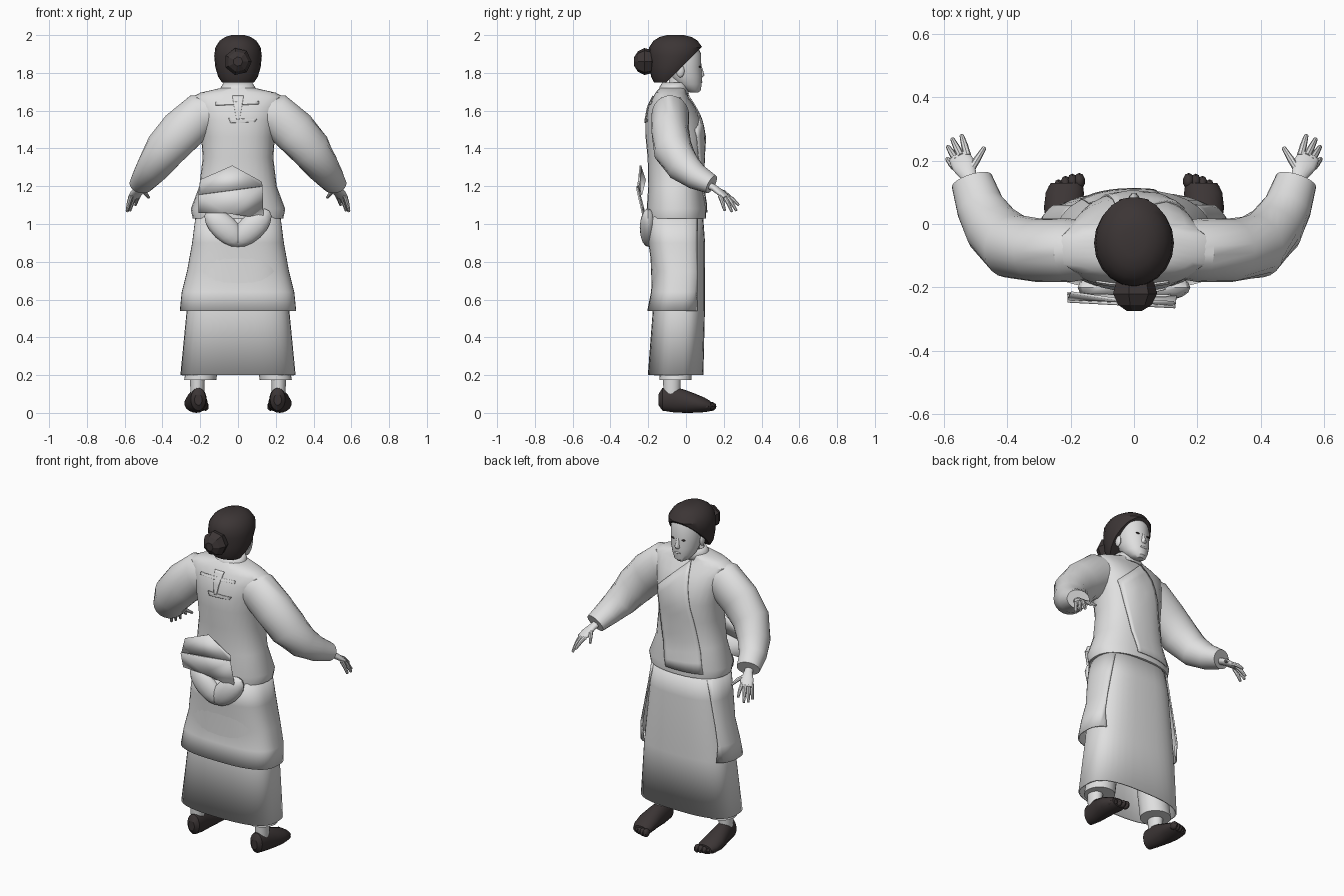
import bpy, bmesh, math
from mathutils import Vector, Matrix
from mathutils.bvhtree import BVHTree

if "Cube" in bpy.data.objects:
    bpy.data.objects.remove(bpy.data.objects["Cube"])

X, Y, Z = Vector((1, 0, 0)), Vector((0, 1, 0)), Vector((0, 0, 1))
SIDES = (("left", 1), ("right", -1))


def material(name, colour):
    m = bpy.data.materials.new(name)
    m.use_nodes = True
    m.diffuse_color = (*colour, 1)
    m.node_tree.nodes["Principled BSDF"].inputs["Base Color"].default_value = (*colour, 1)
    return m


PALE = material("pale grey", (0.74, 0.74, 0.74))
DARK = material("dark brown", (0.045, 0.036, 0.036))


def finish(name, bm, mat, solid=0, angle=35):
    bmesh.ops.recalc_face_normals(bm, faces=bm.faces)
    mesh = bpy.data.meshes.new(name)
    bm.to_mesh(mesh)
    bm.free()
    mesh.materials.append(mat)
    ob = bpy.data.objects.new(name, mesh)
    bpy.context.collection.objects.link(ob)
    bpy.ops.object.select_all(action="DESELECT")
    ob.select_set(True)
    bpy.context.view_layer.objects.active = ob
    bpy.ops.object.shade_smooth_by_angle(angle=math.radians(angle))
    if solid:
        mod = ob.modifiers.new("thickness", "SOLIDIFY")
        mod.thickness = solid


def loft(sections, n=28, power=2.0, caps=True):
    """Skin sections given as (centre, half axis, half axis)."""
    bm = bmesh.new()
    rings = []
    for c, u, v in sections:
        ring = []
        for i in range(n):
            a = math.tau * i / n
            p, q = (math.copysign(abs(k) ** (2 / power), k) for k in (math.cos(a), math.sin(a)))
            ring.append(bm.verts.new(c + u * p + v * q))
        rings.append(ring)
    for a, b in zip(rings, rings[1:]):
        for i in range(n):
            bm.faces.new((a[i], a[(i + 1) % n], b[(i + 1) % n], b[i]))
    if caps:
        bm.faces.new(rings[0])
        bm.faces.new(rings[-1])
    return bm


def upright(rows, cx=0, **kw):
    """Rows of (z, centre y, half width, half depth)."""
    return loft([(Vector((cx, cy, z)), X * rx, Y * ry) for z, cy, rx, ry in rows], **kw)


def limb(rows, s=1, n=18):
    """Rows of (x, y, z, half width, half height) swept along their own path."""
    pts = [Vector((s * r[0], r[1], r[2])) for r in rows]
    out = []
    for i, r in enumerate(rows):
        t = (pts[min(i + 1, len(pts) - 1)] - pts[max(i - 1, 0)]).normalized()
        u = t.cross(Z).normalized()
        out.append((pts[i], u * r[3], u.cross(t) * r[4]))
    return loft(out, n=n)


def ball(name, loc, radii, mat, seg=16, tilt=0):
    bm = bmesh.new()
    bmesh.ops.create_uvsphere(bm, u_segments=seg, v_segments=max(6, seg // 2), radius=1)
    bm.transform(Matrix.Translation(loc) @ Matrix.Rotation(tilt, 4, "Y") @ Matrix.Diagonal((*radii, 1)))
    finish(name, bm, mat)


# Jacket body
torso = upright([(1.03, -.05, .24, .155), (1.08, -.05, .25, .158), (1.2, -.055, .205, .145),
                 (1.35, -.055, .187, .148), (1.46, -.057, .195, .157), (1.55, -.065, .21, .148),
                 (1.62, -.075, .23, .125), (1.67, -.08, .245, .095), (1.695, -.08, .2, .082),
                 (1.72, -.07, .09, .07)], power=2.3)
surface = BVHTree.FromBMesh(torso)
finish("jacket_body", torso, PALE)


def panel(name, corners, side, n=10):
    """Thin cloth plate draped over the jacket; corners are (x, z)."""
    bm = bmesh.new()
    a, b, c, d = (Vector(p) for p in corners)
    grid = []
    for i in range(n + 1):
        for j in range(n + 1):
            p = a.lerp(b, i / n).lerp(d.lerp(c, i / n), j / n)
            hit = surface.ray_cast(Vector((p.x, side, p.y)), Vector((0, -side, 0)))[0]
            grid.append(bm.verts.new((p.x, hit.y + side * .007, p.y)))
    for i in range(n):
        for j in range(n):
            k = i * (n + 1) + j
            bm.faces.new((grid[k], grid[k + 1], grid[k + n + 2], grid[k + n + 1]))
    finish(name, bm, PALE, solid=.006)


panel("front_overlap", [(-.04, 1.69), (.16, 1.5), (.06, 1.06), (-.17, 1.06)], 1)
panel("upper_back_band", [(-.12, 1.645), (.11, 1.65), (.11, 1.635), (-.12, 1.63)], -1)
panel("lower_back_band", [(-.05, 1.56), (.1, 1.555), (.09, 1.54), (-.04, 1.535)], -1)
panel("nape_tail", [(-.03, 1.68), (.03, 1.68), (.008, 1.55), (-.008, 1.55)], -1)

# Collar and neck
finish("collar", upright([(1.69, -.07, .105, .085), (1.725, -.065, .09, .075), (1.75, -.06, .075, .065)],
                         caps=False), PALE, solid=.008)
finish("neck", upright([(1.66, -.06, .06, .055), (1.72, -.045, .05, .05), (1.8, -.03, .055, .055)]), PALE)

# Skirts
finish("long_skirt", upright([(1.05, -.05, .215, .14), (.9, -.045, .232, .146), (.54, -.038, .272, .138),
                              (.2, -.055, .305, .147)], power=2.8, n=36, caps=False), PALE, solid=.008)
over = upright([(1.04, -.052, .225, .146), (.9, -.045, .243, .154), (.75, -.033, .27, .145),
                (.64, -.04, .298, .145), (.54, -.055, .308, .15)], power=2.8, n=48, caps=False)
bmesh.ops.bisect_plane(over, geom=over.verts[:] + over.edges[:] + over.faces[:],
                       plane_co=(0, .06, 0), plane_no=Y, clear_outer=True)
finish("back_overskirt", over, PALE, solid=.008)

for side, s in SIDES:
    # Trouser leg narrowing up inside the skirt
    path = ((.175, .2, .085), (.5, .15, .08), (.9, .11, .08))
    finish(side + "_trouser_leg", loft([(Vector((s * x, -.055, z)), X * r, Y * r) for z, x, r in path]), PALE)
    finish(side + "_ankle", upright([(.09, -.075, .036, .043), (.2, -.075, .04, .048)], cx=s * .215), PALE)

    # Feet with toes
    rows = [(-.145, .07, .02, .03, .21), (-.125, .072, .04, .06, .21), (-.06, .07, .047, .068, .213),
            (0, .06, .055, .06, .22), (.05, .051, .062, .05, .222), (.1, .042, .06, .038, .218),
            (.13, .036, .05, .026, .212)]
    finish(side + "_foot", loft([(Vector((s * cx, y, cz)), X * rx, Z * rz)
                                 for y, cz, rx, rz, cx in rows], n=20), DARK)
    for i in range(5):
        ball(f"{side}_toe_{i + 1}", (s * (.172 + .022 * i), .135 - .0022 * i * i, .034),
             (.018 - .001 * i, .026, .024 - .002 * i), DARK, seg=10)

    # Sleeves
    finish(side + "_sleeve", limb([(.08, -.08, 1.6, .08, .09), (.2, -.083, 1.575, .1, .118),
                                   (.3, -.083, 1.49, .1, .118), (.385, -.07, 1.395, .102, .11),
                                   (.445, -.015, 1.305, .09, .09), (.485, .055, 1.25, .076, .07),
                                   (.511, .135, 1.21, .066, .052)], s, n=22), PALE)

    # Hands
    finish(side + "_palm", limb([(.505, .11, 1.21, .022, .019), (.52, .15, 1.19, .025, .018),
                                 (.537, .185, 1.165, .037, .016), (.552, .215, 1.14, .034, .012)], s), PALE)
    tips = {"index": (.525, .215, .543, .279, 1.1), "middle": (.545, .213, .572, .267, 1.07),
            "ring": (.559, .2, .586, .243, 1.065), "little": (.566, .18, .588, .205, 1.07),
            "thumb": (.515, .17, .472, .24, 1.14)}
    for finger, (x0, y0, x1, y1, z1) in tips.items():
        z0 = 1.18 if finger == "thumb" else 1.15
        finish(f"{side}_{finger}_finger",
               limb([(x0, y0, z0, .012, .012), ((x0 + x1) / 2, (y0 + y1) / 2, (z0 + z1) / 2 + .006, .011, .011),
                     (x1, y1, z1, .007, .007)], s, n=8), PALE)

    # Ear, eye and rounded sash tail
    ball(side + "_ear", (s * .088, -.03, 1.81), (.012, .022, .035), PALE, seg=12)
    ball(side + "_eye", (s * .034, .0735, 1.832), (.014, .006, .0045), DARK, seg=10, tilt=s * -.1)
    ball(side + "_sash_tail", (s * .072, -.2, .98), (.13, .045, .068), PALE, tilt=s * -.75)

# Head and face
finish("head", upright([(1.695, .045, .022, .02), (1.708, .035, .044, .043), (1.74, .012, .066, .071),
                        (1.78, 0, .08, .085), (1.83, -.01, .087, .091), (1.9, -.02, .09, .1),
                        (1.94, -.03, .082, .092), (1.97, -.04, .04, .05)]), PALE)
finish("nose", upright([(1.776, .078, .014, .008), (1.788, .08, .017, .018), (1.81, .077, .011, .014),
                        (1.845, .07, .008, .01)], n=12), PALE, angle=60)
ball("lips", (0, .08, 1.752), (.022, .007, .007), PALE, seg=12)

# Hair cap cut along a slanted hairline, with a faceted bun
hair = upright([(1.75, -.1, .085, .07), (1.78, -.09, .105, .095), (1.83, -.07, .12, .122),
                (1.89, -.06, .126, .137), (1.935, -.055, .12, .141), (1.97, -.055, .097, .117),
                (1.99, -.055, .068, .085), (2.0, -.055, .035, .045)], n=20)
bmesh.ops.bisect_plane(hair, geom=hair.verts[:] + hair.edges[:] + hair.faces[:],
                       plane_co=(0, .082, 1.935), plane_no=(0, 1, -1), clear_outer=True)
bmesh.ops.holes_fill(hair, edges=[e for e in hair.edges if e.is_boundary])
finish("hair_cap", hair, DARK)
bun = loft([(Vector((0, y, 1.86)), X * r, Z * r) for y, r in
            ((-.16, .04), (-.185, .064), (-.22, .073), (-.255, .055), (-.274, .025))], n=7)
finish("hair_bun", bun, DARK, angle=20)


# Folded bow on the back of the waist
def sheet(name, points):
    bm = bmesh.new()
    bm.faces.new([bm.verts.new(p) for p in points])
    bmesh.ops.triangulate(bm, faces=bm.faces[:])
    finish(name, bm, PALE, solid=.008)


fold = [(-.21, -.24, 1.155), (.13, -.258, 1.2)]
sheet("bow_upper_fold", [*fold, (.125, -.25, 1.225), (-.03, -.245, 1.31), (-.2, -.22, 1.235)])
sheet("bow_lower_fold", [*fold, (.135, -.22, 1.03), (.1, -.23, 1.09), (-.03, -.23, 1.09),
                         (-.07, -.222, 1.06), (-.21, -.215, 1.06)])
